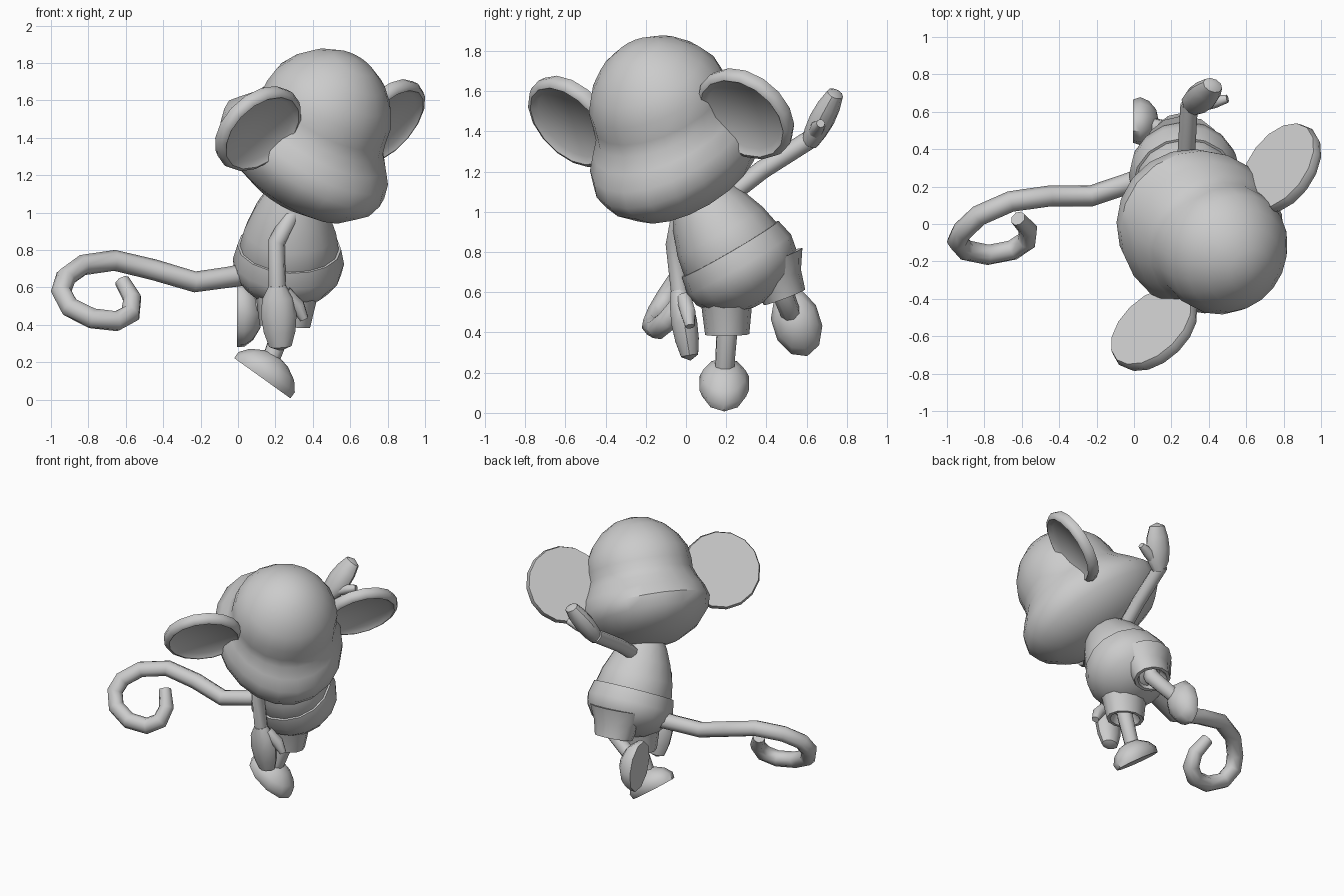
import bpy, bmesh, math
from mathutils import Vector

if "Cube" in bpy.data.objects:
    bpy.data.objects.remove(bpy.data.objects["Cube"])


def finish(ob, angle=45):
    bpy.ops.object.select_all(action='DESELECT')
    ob.select_set(True)
    bpy.context.view_layer.objects.active = ob
    if ob.type == 'CURVE':
        bpy.ops.object.convert(target='MESH')
    bpy.ops.object.shade_smooth_by_angle(angle=math.radians(angle))


def loft(name, origin, up, side, rings, n=16):
    """Stack ellipses (height, half size along side, half size across, shift across)."""
    o, w = Vector(origin), Vector(up).normalized()
    u = Vector(side)
    u = (u - w * u.dot(w)).normalized()
    v = w.cross(u)
    bm = bmesh.new()
    loops = []
    for ring in rings:
        t, a, b = ring[:3]
        s = ring[3] if len(ring) > 3 else 0
        loops.append([bm.verts.new(o + w * t + u * (a * math.cos(2 * math.pi * i / n))
                                   + v * (b * math.sin(2 * math.pi * i / n) + s))
                      for i in range(n)])
    for p, q in zip(loops, loops[1:]):
        for i in range(n):
            j = (i + 1) % n
            bm.faces.new((p[i], p[j], q[j], q[i]))
    bm.faces.new(loops[0][::-1])
    bm.faces.new(loops[-1])
    bmesh.ops.remove_doubles(bm, verts=bm.verts, dist=1e-4)
    bmesh.ops.recalc_face_normals(bm, faces=bm.faces)
    me = bpy.data.meshes.new(name)
    bm.to_mesh(me)
    bm.free()
    ob = bpy.data.objects.new(name, me)
    bpy.context.collection.objects.link(ob)
    finish(ob)


def tube(name, pts, r, radii=None):
    cu = bpy.data.curves.new(name, 'CURVE')
    cu.dimensions = '3D'
    cu.bevel_depth = r
    cu.bevel_resolution = 2
    cu.use_fill_caps = True
    sp = cu.splines.new('POLY')
    sp.points.add(len(pts) - 1)
    for i, p in enumerate(pts):
        sp.points[i].co = (*p, 1)
        sp.points[i].radius = radii[i] if radii else 1
    ob = bpy.data.objects.new(name, cu)
    bpy.context.collection.objects.link(ob)
    finish(ob, 70)


# Head: wide cheeks with a round cranium, tipped forward
head_up = (0.45, -0.36, 0.815)
ear_axis = (0.625, 0.78, 0.03)
loft("head", (0.36, -0.04, 1.335), head_up, ear_axis, [
    (-.30, 0, 0), (-.27, .19, .23), (-.20, .32, .40), (-.10, .405, .50), (-.02, .43, .52, -.005),
    (.06, .415, .475, -.025), (.13, .38, .415, -.025), (.19, .355, .37, -.01), (.25, .355, .36),
    (.34, .345, .345), (.43, .295, .295), (.51, .22, .22), (.57, .12, .12), (.595, 0, 0)], 20)

# Ears: dished discs with a raised rim
ear_profile = [(-.035, 0), (-.035, .258), (0, .268), (.03, .255), (.038, .235), (.012, .205), (.005, 0)]
for name, c, n in (("ear_left", (.79, .295, 1.485), (.65, -.47, -.58)),
                   ("ear_right", (.11, -.565, 1.447), (.55, -.60, -.58))):
    loft(name, c, n, ear_axis, [(h, r, r) for h, r in ear_profile], 16)

# Torso: shirt tucked into round shorts
lean, hips = (0.05, -0.5, 0.86), (0.265, 0.31, 0.66)
loft("shirt", hips, lean, (1, 0, 0), [(t, r, r) for t, r in (
    (.05, .24), (.18, .265), (.28, .245), (.40, .20), (.50, .15), (.60, .08))])
loft("shorts", hips, lean, (1, 0, 0), [(t, r, r) for t, r in (
    (-.13, .05), (-.11, .14), (-.05, .235), (.02, .285), (.09, .298), (.18, .278), (.18, .255), (.12, .22))])

# Flared shorts legs and bare shins
for side, hip, cuff, foot in (
        ("right", (.265, .20, .66), (.25, .205, .39), (.17, .19, .20)),
        ("left", (.26, .42, .76), (.25, .49, .575), (.05, .53, .47))):
    axis = Vector(cuff) - Vector(hip)
    d = axis.length
    loft("shorts_leg_" + side, hip, axis, (1, 0, 0),
         [(0, .20, .17), (d * .5, .16, .125), (d, .135, .11), (d, .11, .09), (d - .06, .07, .07)], 12)
    tube("shin_" + side, [hip, Vector(cuff) - axis * .1, foot], .055, [1, 1, .9])

# Feet: flat sole with a domed top
for name, c, up, toe, k in (("foot_right", (.13, .19, .115), (.58, 0, .81), (.81, 0, -.58), 1),
                            ("foot_left", (-.005, .55, .45), (1, 0, 0), (0, .3, -.95), .95)):
    loft(name, c, up, toe, [(h * k, a * k, b * k) for h, a, b in (
        (0, .185, .115), (.04, .185, .13), (.09, .145, .11), (.13, .075, .065), (.145, 0, 0))], 10)

# Arms: one hanging, one raised
tube("arm_right", [(.32, .04, 1.04), (.285, -.03, .98), (.205, -.055, .84), (.21, -.025, .57)], .047)
tube("arm_left", [(.27, .20, 1.07), (.28, .38, 1.21), (.295, .64, 1.375)], .047)

# Mitten hands with thumbs
for side, wrist, d, wide, k in (("right", (.21, -.035, .61), (.05, .16, -.98), (1, 0, 0), 1),
                                ("left", (.30, .615, 1.34), (.40, .42, .82), (1, -.3, -.3), .92)):
    loft("hand_" + side, wrist, d, wide, [(t * k, a * k, b * k) for t, a, b in (
        (0, .045, .045), (.07, .085, .06), (.16, .095, .068), (.25, .085, .062),
        (.33, .06, .045), (.355, 0, 0))], 10)
tube("thumb_right", [(.25, -.01, .57), (.32, .01, .50), (.355, .02, .43)], .04, [1, 1, .6])
tube("thumb_left", [(.33, .63, 1.38), (.43, .655, 1.42), (.50, .67, 1.44)], .036, [1, 1, .6])

# Curled tail
tube("tail", [(.10, .26, .68), (-.05, .21, .655), (-.23, .15, .63), (-.45, .15, .695),
              (-.66, .12, .745), (-.83, .045, .72), (-.92, -.04, .655), (-.945, -.09, .58),
              (-.90, -.14, .495), (-.78, -.165, .435), (-.65, -.14, .42), (-.575, -.09, .46),
              (-.565, -.03, .54), (-.62, .03, .635)], .056, [1.1] + [1] * 11 + [.9, .75])
